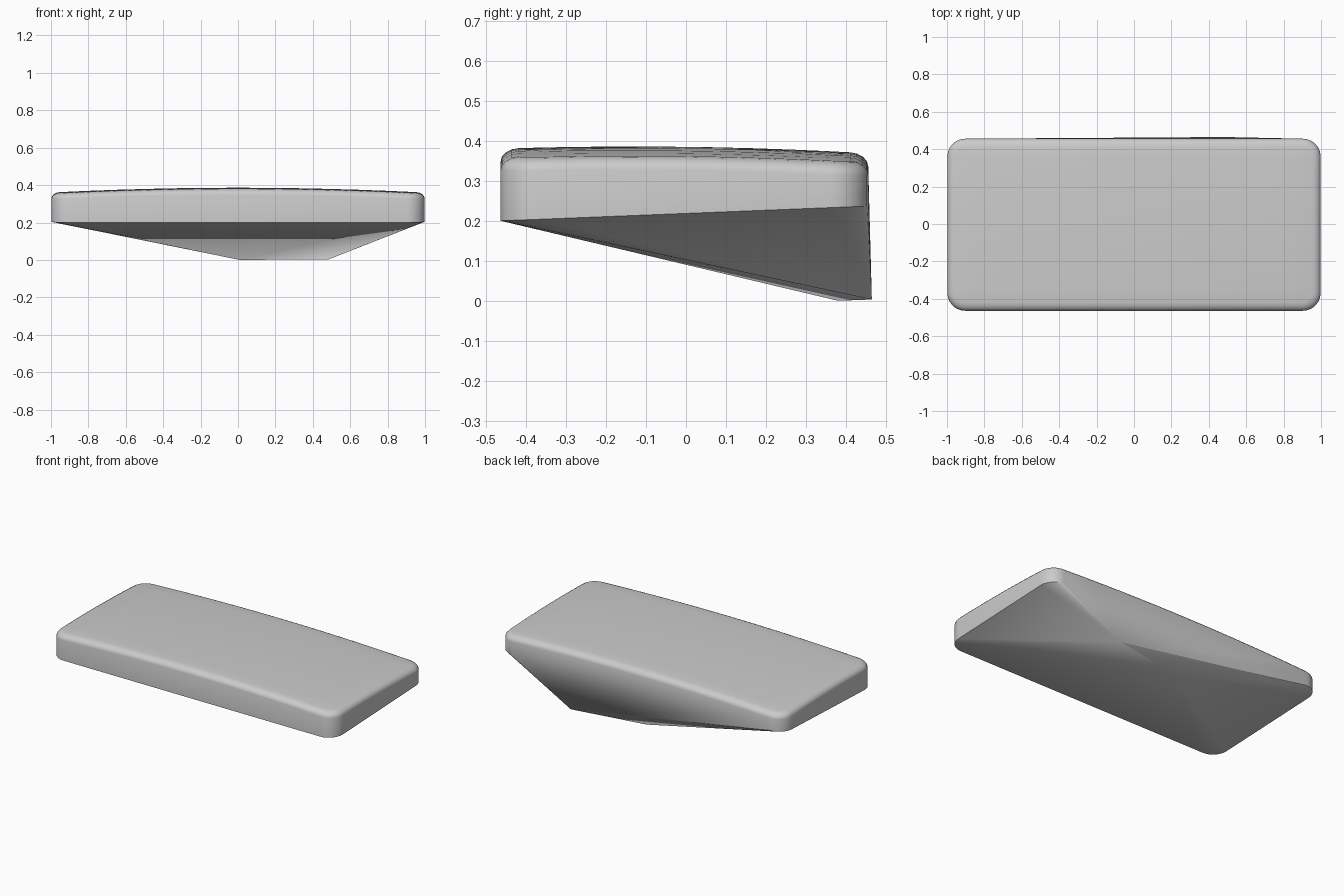
import bpy, bmesh, math

cube = bpy.data.objects.get("Cube")
if cube:
    bpy.data.objects.remove(cube, do_unlink=True)

grey = bpy.data.materials.new("light grey")
grey.use_nodes = True
color = (0.6, 0.6, 0.6, 1)
grey.diffuse_color = color
grey.node_tree.nodes["Principled BSDF"].inputs["Base Color"].default_value = color


def outline(inset, radius=0.095, steps=6, side_steps=10):
    """Rounded rectangle in plan, with points along its straight sides."""
    hx, hy, cy = 0.998 - inset, 0.46 - inset, -0.004
    r = max(radius - inset, 0.02)
    corners = []
    for k, (sx, sy) in enumerate([(1, 1), (-1, 1), (-1, -1), (1, -1)]):
        for i in range(steps + 1):
            a = math.pi / 2 * (k + i / steps)
            corners.append((sx * (hx - r) + r * math.cos(a),
                            cy + sy * (hy - r) + r * math.sin(a)))
    points = []
    for i, p in enumerate(corners):
        q = corners[(i + 1) % len(corners)]
        n = side_steps if i % (steps + 1) == steps else 1
        points += [(p[0] + (q[0] - p[0]) * j / n, p[1] + (q[1] - p[1]) * j / n)
                   for j in range(n)]
    return points


def dome(x, y):
    return 0.386 - 0.026 * x * x - 0.05 * (y + 0.13) ** 2


bm = bmesh.new()

# Lower rim, rising slightly towards the back
for x, y in outline(0):
    bm.verts.new((x, y, 0.2 + 0.04 * (y + 0.464)))

# Rounded shoulder: quarter arc from the side wall to the top
for i in range(5):
    a = math.pi / 2 * i / 4
    for x, y in outline(0.045 * (1 - math.cos(a))):
        bm.verts.new((x, y, dome(x, y) - 0.032 * (1 - math.sin(a))))

# Domed top
border = outline(0.045)
for s in (0.85, 0.65, 0.4, 0.15):
    for x, y in border:
        bm.verts.new((x * s, y * s, dome(x * s, y * s)))

# Slanted keel edge under the back
for p in [(0.485, 0.465, 0.003), (0.01, 0.38, 0)]:
    bm.verts.new(p)

# Skin everything as one convex body
hull = bmesh.ops.convex_hull(bm, input=bm.verts[:])
loose = [v for v in bm.verts if not v.link_faces]
bmesh.ops.delete(bm, geom=loose, context="VERTS")
bmesh.ops.recalc_face_normals(bm, faces=bm.faces[:])

mesh = bpy.data.meshes.new("slab_body")
bm.to_mesh(mesh)
bm.free()
mesh.materials.append(grey)
body = bpy.data.objects.new("slab_body", mesh)
bpy.context.collection.objects.link(body)

bpy.ops.object.select_all(action="DESELECT")
body.select_set(True)
bpy.context.view_layer.objects.active = body
bpy.ops.object.shade_smooth_by_angle(angle=math.radians(30))
